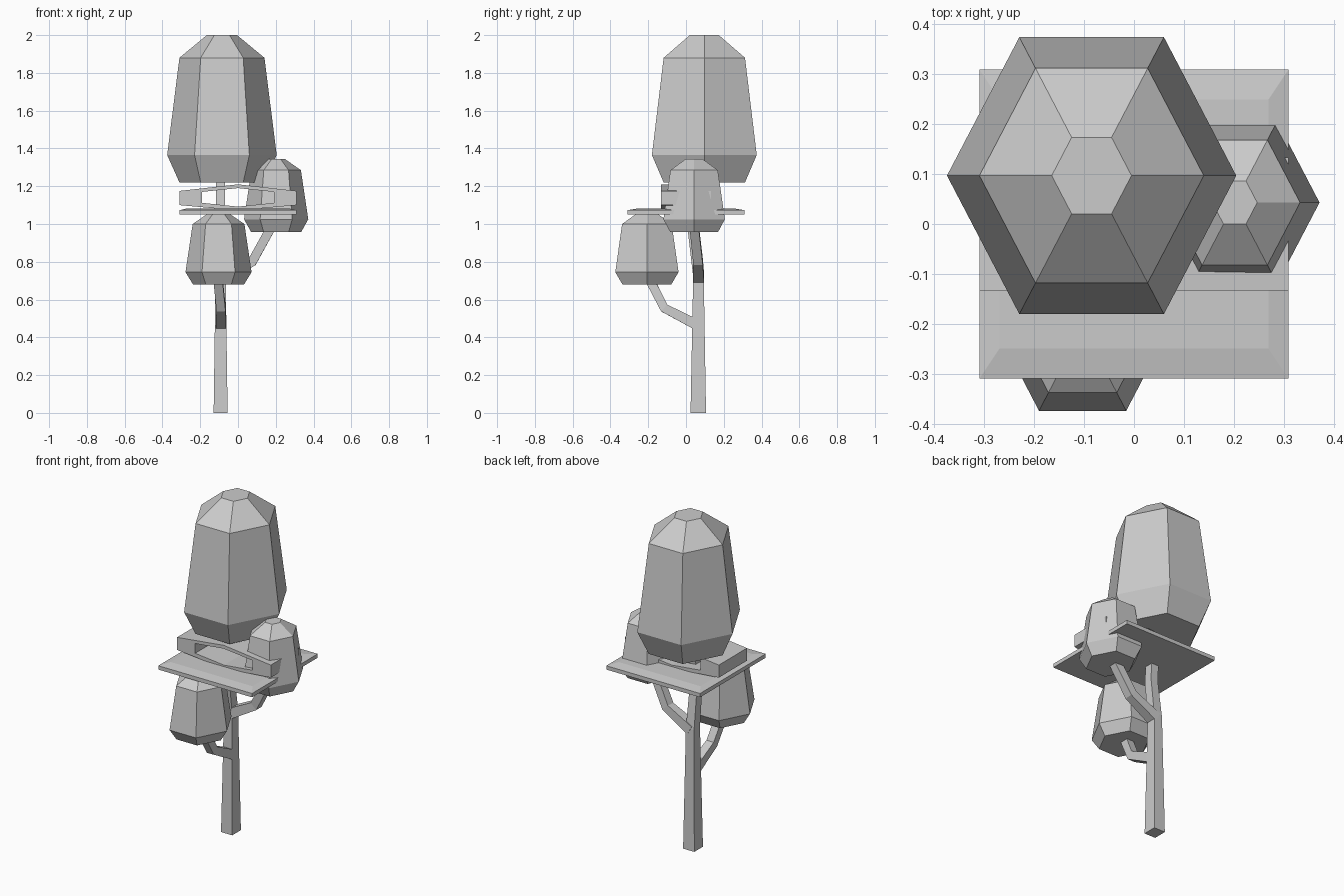
import bpy, bmesh
from math import cos, sin, pi
from mathutils import Vector

if "Cube" in bpy.data.objects:
    bpy.data.objects.remove(bpy.data.objects["Cube"])


def loft(name, rings):
    """Skin a list of equal-length vertex rings and cap both ends."""
    bm = bmesh.new()
    rows = [[bm.verts.new(p) for p in ring] for ring in rings]
    n = len(rows[0])
    for a, b in zip(rows, rows[1:]):
        for i in range(n):
            j = (i + 1) % n
            bm.faces.new((a[i], a[j], b[j], b[i]))
    bm.faces.new(rows[0][::-1])
    bm.faces.new(rows[-1])
    finish(name, bm)


def finish(name, bm):
    bmesh.ops.recalc_face_normals(bm, faces=bm.faces)
    me = bpy.data.meshes.new(name)
    bm.to_mesh(me)
    bm.free()
    bpy.context.collection.objects.link(bpy.data.objects.new(name, me))


def canopy(name, x, y, profile):
    """Six-sided foliage from (radius, z) pairs; y is stretched slightly."""
    loft(name, [[(x + r * cos(i * pi / 3), y + 1.105 * r * sin(i * pi / 3), z)
                 for i in range(6)] for r, z in profile])


def square(x, y, z, hx, hy):
    return [(x - hx, y - hy, z), (x + hx, y - hy, z), (x + hx, y + hy, z), (x - hx, y + hy, z)]


def branch(name, path, halves, side):
    """Square limb swept along a bent path."""
    pts = [Vector(p) for p in path]
    side = Vector(side)
    rings = []
    for i, p in enumerate(pts):
        t = (pts[min(i + 1, len(pts) - 1)] - pts[max(i - 1, 0)]).normalized()
        u = (side - t * side.dot(t)).normalized()
        v = t.cross(u)
        h = halves[i]
        rings.append([p + u * a * h + v * b * h for a, b in ((-1, -1), (1, -1), (1, 1), (-1, 1))])
    loft(name, rings)


# Foliage
canopy("main_canopy", -0.085, 0.097, [(0.225, 1.22), (0.29, 1.365), (0.225, 1.88), (0.08, 2.0)])
canopy("right_canopy", 0.202, 0.043, [(0.132, 0.957), (0.17, 1.025), (0.131, 1.285), (0.045, 1.345)])
canopy("front_canopy", -0.103, -0.207, [(0.135, 0.68), (0.175, 0.745), (0.137, 1.0), (0.047, 1.062)])

# Trunk and limbs
loft("trunk", [square(-0.092, 0.065, 0, 0.037, 0.041),
               square(-0.092, 0.066, 0.72, 0.027, 0.028),
               square(-0.092, 0.036, 0.96, 0.024, 0.026),
               square(-0.092, 0.06, 1.26, 0.023, 0.024)])
branch("right_branch", [(-0.09, 0.066, 0.71), (0.075, 0.064, 0.8), (0.18, 0.043, 0.99)],
       (0.03, 0.025, 0.024), (0, 1, 0))
branch("front_branch", [(-0.09, 0.06, 0.465), (-0.09, -0.115, 0.555), (-0.105, -0.19, 0.70)],
       (0.028, 0.024, 0.024), (1, 0, 0))

# Platform with chamfered top
loft("platform", [square(0, 0, 1.05, 0.31, 0.31), square(0, 0, 1.073, 0.31, 0.31),
                  square(0, 0, 1.083, 0.27, 0.25)])

# Bowed frame: closed loop of outer and inner outlines, extruded in depth
outer = [(-0.31, 1.175), (0, 1.21), (0.31, 1.175), (0.31, 1.1), (0, 1.072), (-0.31, 1.1)]
inner = [(-0.19, 1.17), (0, 1.19), (0.19, 1.17), (0.19, 1.112), (0, 1.092), (-0.19, 1.112)]
bm = bmesh.new()
of, inf, ob, inb = [[bm.verts.new((x, y, z)) for x, z in pts]
                    for y in (-0.133, 0.133) for pts in (outer, inner)]
for i in range(6):
    j = (i + 1) % 6
    for a, b in ((of, inf), (inf, inb), (inb, ob), (ob, of)):
        bm.faces.new((a[i], a[j], b[j], b[i]))
finish("bowed_frame", bm)
